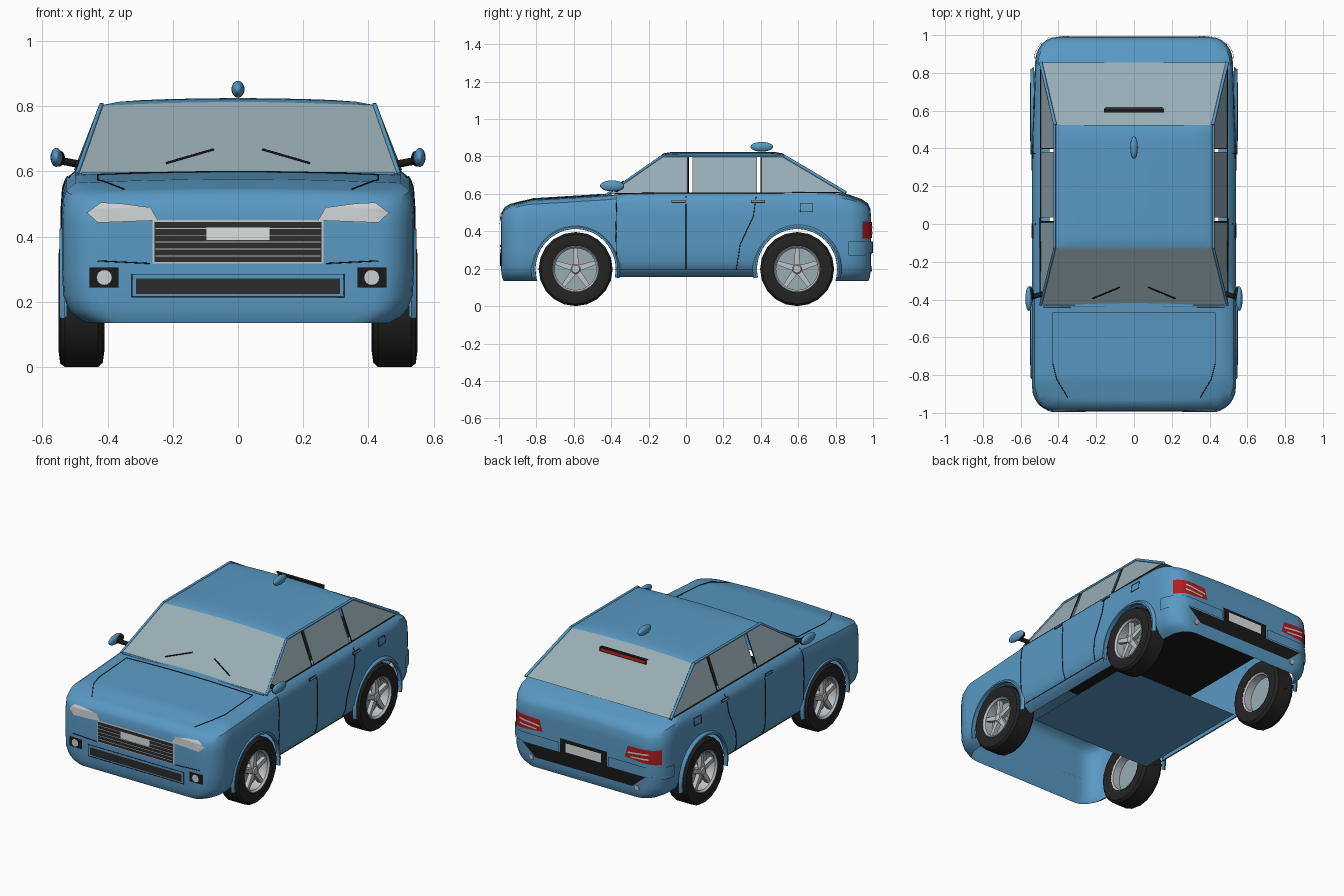
import bpy, bmesh, math
from mathutils import Vector
from mathutils.bvhtree import BVHTree

if "Cube" in bpy.data.objects:
    bpy.data.objects.remove(bpy.data.objects["Cube"])


def material(name, r, g, b):
    m = bpy.data.materials.new(name)
    m.diffuse_color = (r, g, b, 1)
    m.use_nodes = True
    m.node_tree.nodes["Principled BSDF"].inputs["Base Color"].default_value = m.diffuse_color
    return m


BLUE = material("blue paint", .10, .32, .55)
GLASS = material("window glass", .31, .42, .46)
BLACK = material("black trim", .01, .01, .01)
TYRE = material("tyre rubber", .017, .017, .017)
DARK = material("dark grille", .025, .025, .027)
SILVER = material("silver", .53, .56, .58)
LAMP = material("clear lamp", .60, .63, .64)
RED = material("red lamp", .43, .012, .012)
PLATE = material("white plate", .72, .75, .76)


def obj(name, verts, faces, m, mirror=False, panel=False, angle=35):
    """Mesh object; panels are open sheets turned to face away from the car centre."""
    verts, faces = [tuple(v) for v in verts], list(faces)
    if mirror:
        n = len(verts)
        faces += [tuple(i + n for i in reversed(f)) for f in faces]
        verts += [(-x, y, z) for x, y, z in verts]
    me = bpy.data.meshes.new(name)
    me.from_pydata(verts, [], faces)
    bm = bmesh.new()
    bm.from_mesh(me)
    bmesh.ops.remove_doubles(bm, verts=bm.verts, dist=1e-5)
    if panel:
        bm.normal_update()
        for f in bm.faces:
            if f.normal.dot(f.calc_center_median() - Vector((0, 0, .35))) < 0:
                f.normal_flip()
    else:
        bmesh.ops.recalc_face_normals(bm, faces=bm.faces)
    bm.to_mesh(me)
    bm.free()
    me.materials.append(m)
    o = bpy.data.objects.new(name, me)
    bpy.context.collection.objects.link(o)
    smooth(o, angle)
    return o


def activate(o):
    bpy.ops.object.select_all(action='DESELECT')
    o.select_set(True)
    bpy.context.view_layer.objects.active = o


def smooth(o, angle=35):
    activate(o)
    bpy.ops.object.shade_smooth_by_angle(angle=math.radians(angle))


def tube(name, pts, r, m, mirror=False):
    cu = bpy.data.curves.new(name, 'CURVE')
    cu.dimensions, cu.bevel_depth, cu.bevel_resolution, cu.use_fill_caps = '3D', r, 1, True
    for s in ((1, -1) if mirror else (1,)):
        sp = cu.splines.new('POLY')
        sp.points.add(len(pts) - 1)
        for p, q in zip(sp.points, pts):
            p.co = (s * q[0], q[1], q[2], 1)
    cu.materials.append(m)
    o = bpy.data.objects.new(name, cu)
    bpy.context.collection.objects.link(o)
    activate(o)
    bpy.ops.object.convert(target='MESH')


def lerp(table, v):
    for (a, p), (b, q) in zip(table, table[1:]):
        if v <= b:
            return p + (q - p) * max(0, (v - a) / (b - a))
    return table[-1][1]


# body shell: rounded plan, layered upward, deck height following the side profile
DECK = [(-.99, .535), (-.86, .565), (-.43, .59), (-.35, .6), (.82, .605), (.9, .59), (.99, .56)]
LAYERS = [(0, .075, .015), (.04, .045, .008), (.1, .02, .003), (.2, .004, 0), (.4, 0, 0), (.75, 0, 0),
          (.88, .004, .004), (.95, .014, .018), (1, .042, .05)]
FR = [-1, -.9, -.6, -.3, 0, .3, .6, .9, 1]
WIDTH = [(-.86, .54), (.4, .54), (.86, .523)]


def corner(w, a):
    return [(w - a * (1 - math.cos(t)), .86 + .13 * math.sin(t)) for t in (math.radians(d) for d in range(15, 91, 15))]


side = [(w, -y) for w, y in reversed(corner(.54, .11))]
side += [(lerp(WIDTH, -.86 + .04 * i), -.86 + .04 * i) for i in range(44)] + corner(.523, .115)


def level(t, y, f):
    z0 = .155 if abs(y) < .59 else .135
    return z0 + t * (lerp(DECK, y) + .012 * (1 - f * f) - z0)


ring = [(w, y, 1) for w, y in side] + [(side[-1][0] * f, .99, f) for f in FR[-2:0:-1]]
ring += [(-w, y, 1) for w, y in reversed(side)] + [(side[0][0] * f, -.99, f) for f in FR[1:-1]]
V, F, N = [], [], len(ring)
for t, xi, yi in LAYERS:
    V += [(x * (1 - xi / .54), y * (1 - yi / .99), level(t, y, f)) for x, y, f in ring]
for k in range(len(LAYERS) - 1):
    F += [(k * N + i, k * N + (i + 1) % N, (k + 1) * N + (i + 1) % N, (k + 1) * N + i) for i in range(N)]
for t, xi, yi in (LAYERS[0], LAYERS[-1]):
    b, c = len(V), len(FR)
    V += [(w * f * (1 - xi / .54), y * (1 - yi / .99), level(t, y, f)) for w, y in side for f in FR]
    F += [(b + j * c + i, b + j * c + i + 1, b + j * c + c + i + 1, b + j * c + c + i)
          for j in range(len(side) - 1) for i in range(c - 1)]
body = obj("body_shell", V, F, BLUE)

# wheel openings
AXLES = (-.59, .594)
for y in AXLES:
    bpy.ops.mesh.primitive_cylinder_add(vertices=48, radius=.215, depth=2, location=(0, y, .2),
                                        rotation=(0, math.pi / 2, 0))
    cut = bpy.context.object
    mod = body.modifiers.new("arch", 'BOOLEAN')
    mod.operation, mod.solver, mod.object = 'DIFFERENCE', 'EXACT', cut
    activate(body)
    bpy.ops.object.modifier_apply(modifier=mod.name)
    bpy.data.objects.remove(cut)
bm = bmesh.new()
bm.from_mesh(body.data)
bm.normal_update()
bvh = BVHTree.FromBMesh(bm)
kill = []
for f in bm.faces:
    c = f.calc_center_median()
    tunnel = any(all(abs(math.hypot(v.co.y - y, v.co.z - .2) - .215) < .003 for v in f.verts) for y in AXLES)
    cabin = f.normal.z > .8 and abs(c.x) < .445 and -.39 < c.y < .8
    if (tunnel and abs(f.normal.x) < .3) or cabin or (f.normal.z < -.95 and c.z < .16):
        kill.append(f)
bmesh.ops.delete(bm, geom=kill, context='FACES')
bm.to_mesh(body.data)
bm.free()
smooth(body)

RAY = {'front': lambda u, v: ((u, -3, v), (0, 1, 0)), 'rear': lambda u, v: ((u, 3, v), (0, -1, 0)),
       'side': lambda u, v: ((3, u, v), (-1, 0, 0)), 'top': lambda u, v: ((u, v, 3), (0, 0, -1))}


def on_body(axis, u, v, off):
    o, d = RAY[axis](u, v)
    p, n, _, _ = bvh.ray_cast(Vector(o), Vector(d))
    if p is None:
        p, n, _, _ = bvh.find_nearest(Vector(o))
    return p - Vector(d) * off


def patch(name, axis, q, m, off=.004, mirror=False, n=8):
    """Thin plate laid on the body, q = four corners in view coordinates."""
    pts = []
    for j in range(n + 1):
        for i in range(n + 1):
            s, t = i / n, j / n
            u, v = [(1 - t) * ((1 - s) * q[0][k] + s * q[1][k]) + t * ((1 - s) * q[3][k] + s * q[2][k]) for k in (0, 1)]
            pts.append(on_body(axis, u, v, off))
    w = n + 1
    obj(name, pts, [(j * w + i, j * w + i + 1, j * w + w + i + 1, j * w + w + i) for j in range(n) for i in range(n)],
        m, mirror, True)


def rect(name, axis, u0, u1, v0, v1, m, off=.004, mirror=False):
    patch(name, axis, [(u0, v0), (u1, v0), (u1, v1), (u0, v1)], m, off, mirror)


def seam(name, axis, pts, mirror=True, r=.002):
    out = []
    for a, b in zip(pts, pts[1:]):
        out += [on_body(axis, a[0] + (b[0] - a[0]) * i / 8, a[1] + (b[1] - a[1]) * i / 8, .0018) for i in range(9)]
    tube(name, out, r, BLACK, mirror)


# panel seams, handles, fuel flap
seam("front_door_seam", 'side', [(-.37, .585), (-.375, .4), (-.37, .2)])
seam("middle_door_seam", 'side', [(0, .585), (0, .2)])
seam("rear_door_seam", 'side', [(.375, .585), (.36, .48), (.29, .33), (.27, .2)])
seam("sill_seam", 'side', [(-.37, .195), (.36, .195)])
seam("fuel_flap_seam", 'side', [(.61, .55), (.61, .505), (.675, .505), (.675, .55), (.61, .55)], r=.0015)
seam("hood_seam", 'top', [(0, -.47), (.43, -.47), (.43, -.74), (.41, -.82), (.35, -.92)])
seam("bumper_seam", 'front', [(.27, .318), (.43, .326)])
for y in (-.04, .385):
    rect("door_handle_recess", 'side', y - .037, y + .037, .55, .568, BLACK, .003, True)
    rect("door_handle", 'side', y - .034, y + .034, .556, .568, BLUE, .009, True)

# front face
rect("grille_back", 'front', -.262, .262, .318, .452, SILVER, .003)
rect("grille", 'front', -.256, .256, .323, .445, DARK, .006)
for i in range(5):
    z = .34 + i * .021
    rect("grille_bar", 'front', -.253, .253, z, z + .003, SILVER, .009)
rect("front_plate", 'front', -.098, .098, .388, .43, PLATE, .012)
patch("headlight", 'front', [(.245, .45), (.43, .443), (.465, .475), (.27, .492)], LAMP, .006, True)
patch("headlight_top", 'front', [(.27, .49), (.465, .473), (.42, .505), (.36, .502)], LAMP, .006, True)
seam("lower_intake_frame", 'front', [(-.325, .215), (.325, .215), (.325, .285), (-.325, .285), (-.325, .215)], False, .0015)
rect("lower_intake", 'front', -.312, .312, .225, .272, DARK)
rect("fog_lamp_recess", 'front', .366, .455, .245, .305, BLACK, .005, True)
c = on_body('front', .41, .275, .012)
obj("fog_lamp", [(c.x + .024 * math.cos(a * math.pi / 8), c.y, c.z + .024 * math.sin(a * math.pi / 8))
                 for a in range(16)], [tuple(range(16))], LAMP, True, True)

# rear face
patch("tail_light", 'rear', [(.28, .375), (.498, .36), (.498, .452), (.30, .445)], RED, .005, True)
patch("reverse_light", 'rear', [(.30, .402), (.44, .418), (.44, .428), (.30, .412)], LAMP, .008, True)
patch("lower_reverse_light", 'rear', [(.32, .380), (.44, .388), (.44, .398), (.32, .388)], LAMP, .008, True)
rect("rear_bumper_corner", 'rear', .17, .50, .285, .345, BLUE, .009, True)
rect("rear_bumper_side", 'side', .87, .96, .27, .345, BLUE, .009, True)
rect("rear_plate_frame", 'rear', -.16, .16, .265, .37, BLACK, .006)
rect("rear_plate", 'rear', -.12, .12, .295, .35, PLATE, .01)
patch("rear_diffuser", 'rear', [(-.33, .205), (.33, .205), (.42, .283), (-.42, .283)], BLACK)
tube("exhaust_tip", [(.36, .95, .2), (.36, .995, .2)], .017, SILVER, True)

# roof
G = range(13)
V = []
for j in G:
    for i in G:
        a, b = math.sin((i / 6 - 1) * math.pi / 2), math.sin((j / 6 - 1) * math.pi / 2)
        V.append((.42 * a, .198 + .327 * b, .825 - .012 * a * a - .012 * max(abs(a), abs(b)) ** 12))
obj("roof", V, [(j * 13 + i, j * 13 + i + 1, j * 13 + i + 14, j * 13 + i + 13) for j in range(12) for i in range(12)],
    BLUE, panel=True)

# glass panes and pillars
for name, w, y0, z0, x1, y1 in (("windshield", .49, -.43, .594, .42, -.125), ("rear_window", .492, .855, .608, .415, .522)):
    arc = [(x1 * math.cos(a * math.pi / 8), y1, .814 - .012 * math.cos(a * math.pi / 8) ** 2) for a in range(9)]
    obj(name, [(-w, y0, z0), (w, y0, z0)] + arc, [tuple(range(11))], GLASS, panel=True)
for name, y0, y1, y2, y3 in (("front_side_window", -.41, .01, .01, -.125), ("middle_side_window", .034, .38, .38, .034),
                             ("rear_side_window", .402, .84, .523, .402)):
    obj(name, [(.494, y0, .6), (.494, y1, .605), (.418, y2, .803), (.418, y3, .803)], [(0, 1, 2, 3)], GLASS, True, True)
tube("front_pillar", [(.494, -.43, .592), (.42, -.127, .803)], .007, BLUE, True)
tube("rear_pillar", [(.494, .855, .606), (.417, .523, .803)], .009, BLUE, True)
tube("roof_rail", [(.42, -.127, .803), (.42, .523, .803)], .007, BLUE, True)
for y in (.012, .4):
    tube("window_edge_trim", [(.494, y, .605), (.418, y, .803)], .003, BLACK, True)
tube("belt_trim", [(.497, -.38, .603), (.494, .82, .607)], .003, BLACK, True)
tube("wiper", [(.075, -.335, .668), (.22, -.395, .626)], .0035, BLACK, True)
tube("cowl_trim", [(-.48, -.435, .594), (.48, -.435, .594)], .006, BLUE)

# high brake light standing on the rear window, red face to the rear
obj("brake_light_housing", [(-.16, .590, .785), (.16, .590, .785), (.16, .612, .785), (-.16, .612, .785),
                            (-.16, .612, .760), (.16, .612, .760)], [(0, 1, 2, 3), (3, 2, 5, 4)], BLACK, panel=True)
obj("brake_light", [(-.15, .614, .781), (.15, .614, .781), (.15, .616, .764), (-.15, .616, .764)], [(0, 1, 2, 3)],
    RED, panel=True)


def ellipsoid(name, loc, scale, m):
    bpy.ops.mesh.primitive_uv_sphere_add(segments=20, ring_count=12, radius=1, location=loc)
    o = bpy.context.object
    o.name, o.scale = name, scale
    o.data.materials.append(m)
    smooth(o, 60)


# antenna and mirrors
ellipsoid("antenna_fin", (0, .405, .852), (.02, .06, .026), BLUE)
for s in (1, -1):
    ellipsoid("mirror", (s * .557, -.395, .643), (.018, .065, .029), BLUE)
    ellipsoid("mirror_glass", (s * .55, -.375, .64), (.02, .045, .025), BLACK)
tube("mirror_arm", [(.485, -.37, .622), (.55, -.39, .634)], .013, BLACK, True)

# underside
obj("floor_plate", [(-.42, -.39, .135), (.42, -.39, .135), (.42, .4, .135), (-.42, .4, .135)], [(0, 1, 2, 3)], BLUE, panel=True)
obj("underbody", [(-.42, -.4, .43), (.42, -.4, .43), (.42, .95, .43), (-.42, .95, .43)], [(3, 2, 1, 0)], BLACK)


def lathe(name, prof, cy, m, seg=28, a0=0, a1=360, closed=True):
    k, V, F = len(prof), [], []
    for j in range(seg + 1):
        a = math.radians(a0 + (a1 - a0) * j / seg)
        V += [(x, cy + r * math.cos(a), .198 + r * math.sin(a)) for x, r in prof]
    for j in range(seg):
        for i in range(k if closed else k - 1):
            F.append((j * k + i, j * k + (i + 1) % k, (j + 1) * k + (i + 1) % k, (j + 1) * k + i))
    return obj(name, V, F, m, True)


# wheels and arch flares
for end, cy in zip(("front", "rear"), AXLES):
    lathe(end + "_arch_flare", [(.525, .214), (.547, .215), (.547, .225), (.53, .238)], cy, BLUE, 36, -12, 192, False)
    lathe(end + "_tyre", [(.42, .122), (.41, .15), (.415, .185), (.43, .198), (.53, .198), (.545, .187), (.55, .15),
                          (.542, .122)], cy, TYRE, 20)
    lathe(end + "_rim", [(.54, .128), (.546, .121), (.535, .112), (.43, .112), (.42, .124)], cy, SILVER)
    lathe(end + "_wheel_disc", [(.482, .0), (.482, .113), (.478, .113), (.478, 0)], cy, GLASS, closed=False)
    lathe(end + "_hub", [(.536, 0), (.536, .02), (.525, .03), (.48, .03)], cy, SILVER, closed=False)
    V, F = [], []
    for k in range(5):
        a, b = math.pi / 2 + k * math.tau / 5, len(V)
        for x in (.505, .53):
            for r, h in ((.015, -.016), (.115, -.011), (.115, .011), (.015, .016)):
                V.append((x, cy + r * math.cos(a) - h * math.sin(a), .198 + r * math.sin(a) + h * math.cos(a)))
        F += [tuple(b + i for i in f) for f in ((3, 2, 1, 0), (4, 5, 6, 7), (0, 1, 5, 4), (1, 2, 6, 5), (2, 3, 7, 6), (3, 0, 4, 7))]
    obj(end + "_spokes", V, F, SILVER, True)
